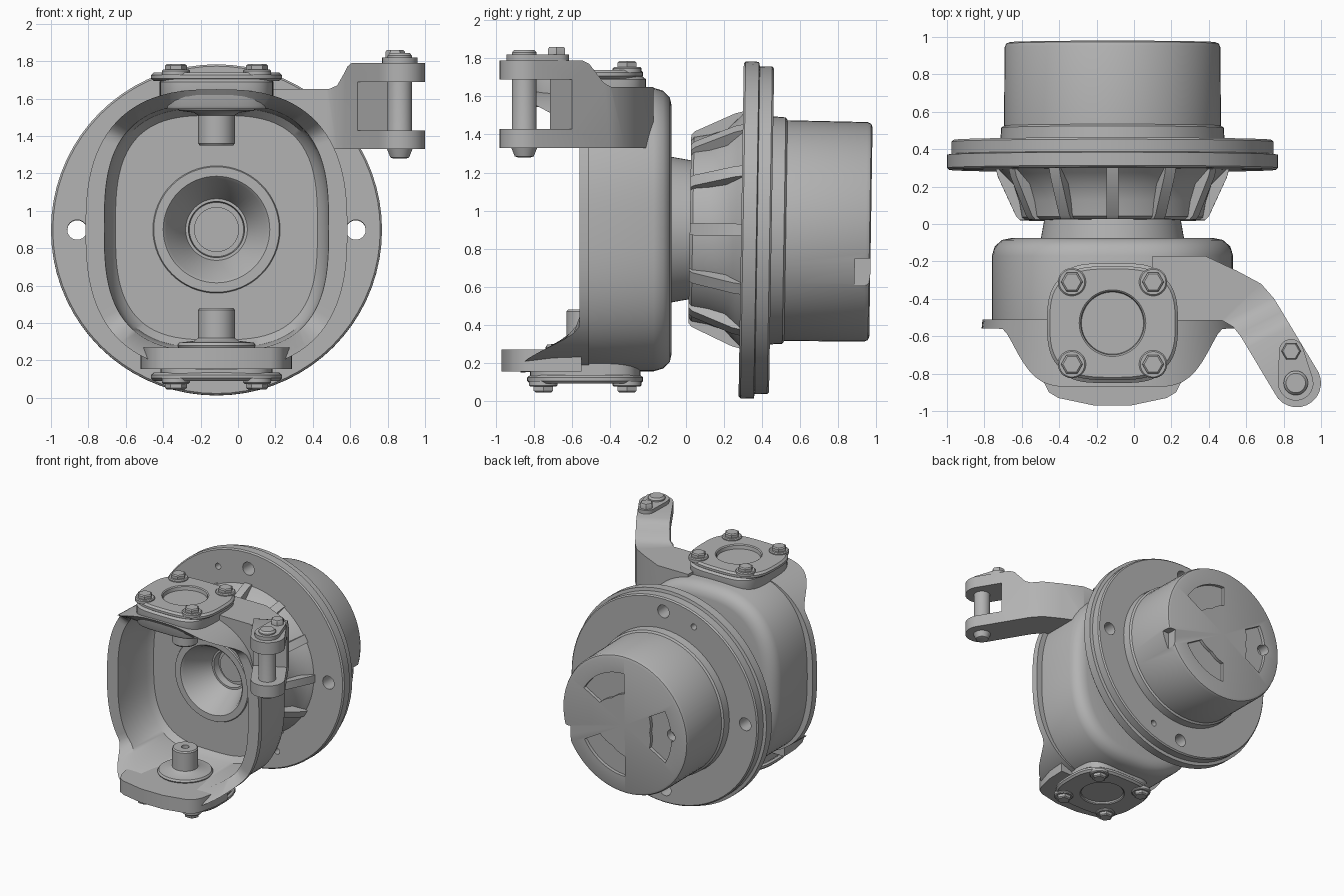
import bpy, bmesh
from math import sin, cos, pi, radians, copysign

cube = bpy.data.objects.get("Cube")
if cube:
    bpy.data.objects.remove(cube, do_unlink=True)

steel = bpy.data.materials.new("steel_grey")
steel.use_nodes = True
GREY = (0.45, 0.45, 0.45, 1)
steel.diffuse_color = GREY
steel.node_tree.nodes["Principled BSDF"].inputs["Base Color"].default_value = GREY

CX, CZ = -0.115, 0.9       # wheel axis
KY = -0.53                 # kingpin axis
HUB = ((CX, 0, 0.903), (radians(-0.9), 0, 0))


def oval(a, b=None, n=2, count=64, u=0, v=0):
    """Superellipse outline; n=2 gives a circle or ellipse."""
    pts = []
    for i in range(count):
        c, s = cos(2 * pi * i / count), sin(2 * pi * i / count)
        pts.append((u + a * copysign(abs(c) ** (2 / n), c),
                    v + (b or a) * copysign(abs(s) ** (2 / n), s)))
    return pts


def place(pts, axis, h):
    return [{"x": (h, u, v), "y": (u, h, v), "z": (u, v, h)}[axis] for u, v in pts]


def loft(name, rings, ends="cap", frame=((0, 0, 0), (0, 0, 0)), angle=35):
    """Skin rings of equal length; ends are cap, loop or open."""
    bm = bmesh.new()
    vs = [[bm.verts.new(p) for p in ring] for ring in rings]
    pairs = list(zip(vs, vs[1:])) + ([(vs[-1], vs[0])] if ends == "loop" else [])
    for a, b in pairs:
        for i in range(len(a)):
            j = (i + 1) % len(a)
            bm.faces.new((a[i], a[j], b[j], b[i]))
    if ends == "cap":
        bm.faces.new(vs[0])
        bm.faces.new(vs[-1])
    bmesh.ops.remove_doubles(bm, verts=bm.verts, dist=1e-5)
    bmesh.ops.recalc_face_normals(bm, faces=bm.faces)
    me = bpy.data.meshes.new(name)
    bm.to_mesh(me)
    bm.free()
    me.materials.append(steel)
    ob = bpy.data.objects.new(name, me)
    bpy.context.collection.objects.link(ob)
    ob.location, ob.rotation_euler = frame
    smooth(ob, angle)
    return ob


def smooth(ob, angle=35):
    bpy.ops.object.select_all(action="DESELECT")
    ob.select_set(True)
    bpy.context.view_layer.objects.active = ob
    bpy.ops.object.shade_smooth_by_angle(angle=radians(angle))


def lathe(name, profile, axis="y", centre=(0, 0), count=64, **kw):
    """Turn (radius, height) pairs about an axis."""
    return loft(name, [place(oval(max(r, 1e-6), count=count, u=centre[0], v=centre[1]), axis, h)
                       for r, h in profile], **kw)


def prism(name, outline, axis, h0, h1, **kw):
    return loft(name, [place(outline, axis, h0), place(outline, axis, h1)], **kw)


def carve(ob, cutters, operation="DIFFERENCE"):
    bpy.context.view_layer.objects.active = ob
    for c in cutters:
        m = ob.modifiers.new("cut", "BOOLEAN")
        m.object, m.operation, m.solver = c, operation, "EXACT"
        bpy.ops.object.modifier_apply(modifier=m.name)
        bpy.data.objects.remove(c, do_unlink=True)
    smooth(ob)


# Hub drum with rim notch, three shallow fan pockets and a fill hole
drum = lathe("hub_drum", [(0, .44), (.6, .44), (.595, .515), (.58, .525), (.577, .945),
                          (.568, .965), (.55, .972), (0, .972)], frame=HUB)
cuts = [prism("notch_cutter", [(.5, -.28), (.7, -.28), (.7, -.14), (.5, -.14)], "y", .89, 1.1, frame=HUB)]
for mid in (60, 180, 300):
    arc = [radians(mid + d) for d in range(-30, 31, 5)]
    fan = [(.43 * cos(t), .43 * sin(t)) for t in arc]
    fan += [((.23 + .06 * abs(t - radians(mid))) * cos(t),
             (.23 + .06 * abs(t - radians(mid))) * sin(t)) for t in reversed(arc)]
    cuts.append(prism("fan_cutter", fan, "y", .945, 1.1, frame=HUB))
cuts.append(lathe("fill_cutter", [(.045, .88), (.045, 1.1)], centre=(-.42, .02), frame=HUB, count=20))
carve(drum, cuts)

# Stepped flange with four large and two small holes
flange = lathe("hub_flange", [(0, .45), (.85, .45), (.86, .44), (.86, .375), (.885, .37),
                              (.885, .3), (.875, .29), (0, .29)], frame=HUB, count=72)
cuts = []
for deg, r in ((0, .053), (90, .053), (180, .053), (270, .053), (112, .025), (292, .025)):
    t = radians(deg)
    cuts.append(lathe("hole_cutter", [(r, .1), (r, .7)], centre=(.745 * cos(t), .745 * sin(t)),
                      frame=HUB, count=24))
carve(flange, cuts)

# Ribbed bearing housing
lathe("bearing_housing", [(.3, .02), (.465, .02), (.485, .035), (.5, .12), (.53, .21), (.585, .265),
                          (.62, .3)], ends="open", frame=HUB)
rib = [(.35, .02), (.495, .02), (.515, .04), (.612, .25), (.625, .3), (.35, .3)]
for k in range(12):
    t = k * pi / 6
    sides = [[(r * cos(t) - w * sin(t), y, r * sin(t) + w * cos(t)) for r, y in rib]
             for w in (-.032, .032)]
    loft("housing_rib", sides, frame=HUB)

# Spindle neck and conical bore
lathe("spindle_neck", [(.36, .05), (.385, -.09), (.335, -.185), (.285, -.185), (.27, -.17), (.165, .06),
                       (.15, .06), (.145, .12), (.12, .12), (.12, .1), (0, .1)],
      ends="open", frame=((CX, 0, CZ), (0, 0, 0)))


# Knuckle body: open bowl whose front edge sweeps forward at top and bottom
def front_y(z):
    s = min(max((abs(z) - .5) / .23, 0), 1)
    return -.56 - .31 * s * s * (3 - 2 * s)


def bowl(a, b, n, y=None, v=0):
    return [(u, front_y(w) if y is None else y, w) for u, w in oval(a, b, n, 96, v=v)]


loft("knuckle_body", [
    bowl(.37, .37, 2, -.075), bowl(.54, .65, 2.6, -.075), bowl(.59, .695, 2.6, -.085),
    bowl(.63, .73, 2.6, -.12), bowl(.645, .745, 2.6, -.17), bowl(.645, .745, 2.6, -.51),
    bowl(.695, .745, 2.6, -.51), bowl(.7, .75, 2.6), bowl(.6, .66, 2.9, None, .01),
    bowl(.575, .64, 3, -.22, .01), bowl(.54, .6, 3, -.175, .01), bowl(.3, .3, 2, -.175)],
    ends="open", frame=((CX, 0, CZ), (0, 0, 0)), angle=40)

# Trunnion lugs that carry the kingpins
loft("upper_lug", [place(oval(a, b, 4, u=CX, v=KY), "z", z)
                   for a, b, z in ((.3, .31, 1.545), (.305, .32, 1.56), (.305, .32, 1.69), (.29, .3, 1.705))])
lower = [(.405, -.55), (.4, -.7), (.37, -.84), (.34, -.9), (.29, -.93), (.1, -.97)]
lower = lower + [(-u, v) for u, v in reversed(lower)]
prism("lower_lug", [(CX + u, v) for u, v in lower], "z", .155, .27)
loft("lower_cap_seat", [place(oval(.3, .29, 4, u=CX, v=KY), "z", z) for z in (.11, .2)])


# Caps, bolts and kingpins, mirrored above and below
def stack(side, levels):
    """Heights measured outward from the cap's inner face."""
    return [(r, (1.695 + h) if side == "upper" else (.135 - h)) for r, h in levels]


for side in ("upper", "lower"):
    plate = [(.335, 0), (.35, .012), (.35, .03), (.335, .045)]
    rings = [place(oval(a, a - .045, 3, u=CX, v=KY), "z", z) for a, z in stack(side, plate)]
    rings += [place(oval(r, u=CX, v=KY), "z", z)
              for r, z in stack(side, ((.178, .045), (.17, .038), (.16, -.03), (.06, -.03),
                                       (.055, .0), (.028, .0), (.028, -.06), (1e-6, -.06)))]
    loft(side + "_kingpin_cap", rings, ends="open")
    for sx in (-1, 1):
        for sy in (-1, 1):
            at = (CX + sx * .217, KY + sy * .22)
            lathe(side + "_bolt_washer", stack(side, ((.075, .03), (.075, .053), (.068, .06))), "z", at, 28)
            lathe(side + "_bolt_head", stack(side, ((.058, .05), (.058, .082), (.048, .09))), "z", at, 6)
    inner = {"upper": (1.57, -1), "lower": (.26, 1)}[side]
    lathe(side + "_kingpin", [(r, inner[0] + inner[1] * h) for r, h in
                              ((.2, 0), (.21, .02), (.2, .035), (.12, .045), (.098, .06), (.098, .21),
                               (.09, .22), (.03, .22), (.03, .17), (0, .17))], "z", (CX, KY), 40)

# Steering arm: plan outline trimmed by a sheared side profile with a fork slot
tip = [(.87 + .13 * cos(radians(d)), -.85 + .13 * sin(radians(d))) for d in range(25, -156, -15)]
plan = [(.1, -.17), (.38, -.17), (.55, -.25), (.68, -.32), (.75, -.4)] + tip
plan += [(.57, -.6), (.53, -.55), (.47, -.515), (.1, -.515)]
arm = prism("steering_arm", plan, "z", 1.2, 1.9)
side_profile = [(-1.3, 1.33), (.3, 1.33), (.3, 1.65), (-.34, 1.65), (-.39, 1.67), (-.44, 1.72), (-.49, 1.77),
                (-.54, 1.79), (-1.3, 1.79), (-1.3, 1.69), (-.61, 1.69), (-.61, 1.43), (-1.3, 1.43)]
trim = loft("arm_trim", [[(x, y + .5 * (x - .85), z) for y, z in side_profile] for x in (0, 1.2)])
carve(arm, [trim], "INTERSECT")
carve(arm, [loft("cavity_cutter", [bowl(.59, .65, 3, y, .01) for y in (-1, -.15)],
                 frame=((CX, 0, CZ), (0, 0, 0)))])

# Fork pin with its retaining plate and small bolt
PIN = (.865, -.85)
lathe("fork_pin", [(.035, 1.28), (.05, 1.285), (.068, 1.33), (.065, 1.34), (.065, 1.83), (.052, 1.845)],
      "z", PIN, 32)
keeper = [(PIN[0] + .095 * cos(radians(d)), PIN[1] + .095 * sin(radians(d))) for d in range(-185, 16, 20)]
keeper += [(.84 + .065 * cos(radians(d)), -.68 + .065 * sin(radians(d))) for d in range(15, 186, 17)]
prism("pin_keeper_plate", keeper, "z", 1.785, 1.82)
lathe("keeper_bolt", [(.052, 1.81), (.052, 1.85), (.044, 1.86)], "z", (.84, -.68), 6)
